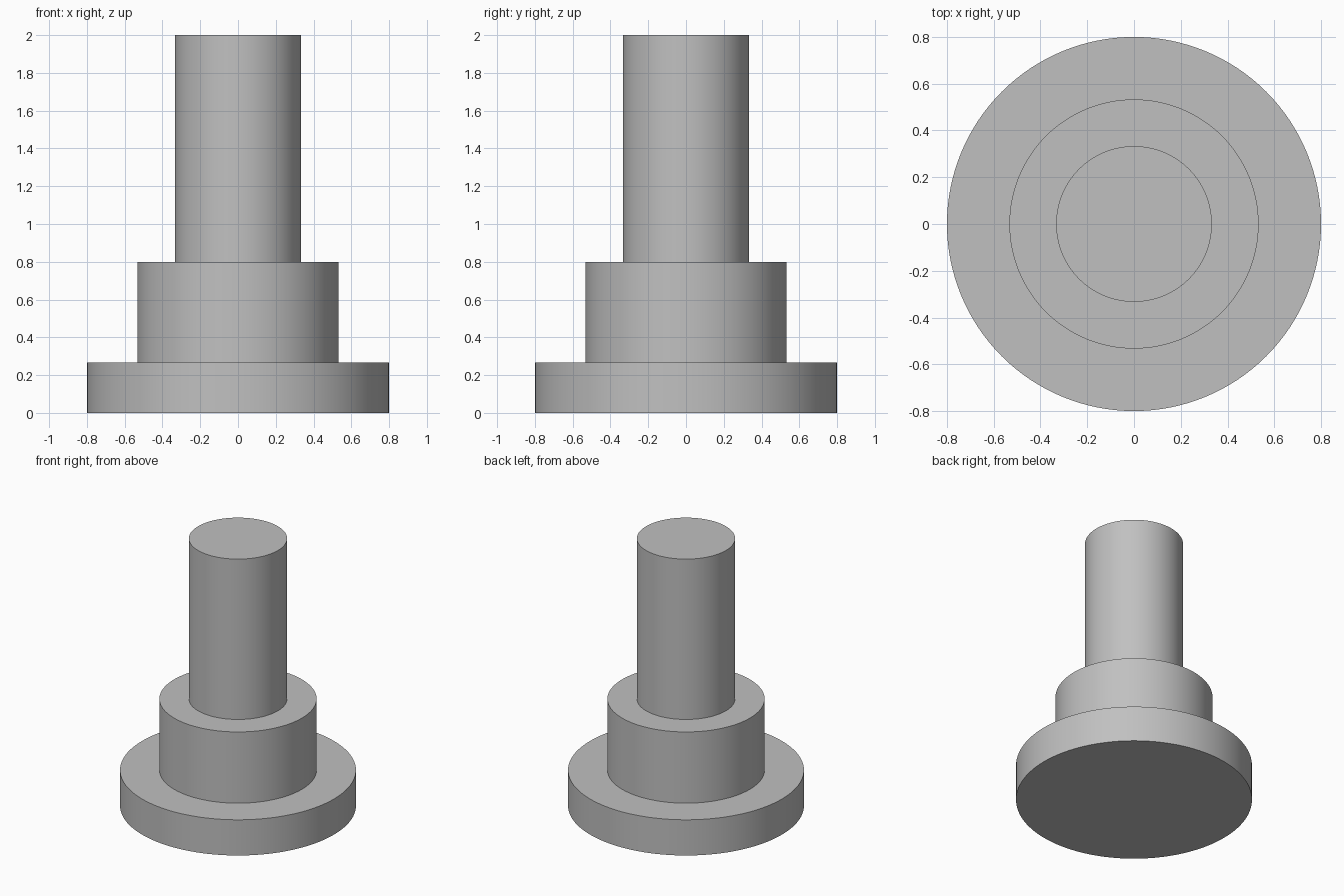
import bpy, bmesh, math

cube = bpy.data.objects.get("Cube")
if cube:
    bpy.data.objects.remove(cube, do_unlink=True)

SEGMENTS = 128

# Plain grey metal
grey = bpy.data.materials.new("grey_metal")
grey.use_nodes = True
colour = (0.53, 0.53, 0.53, 1)
grey.diffuse_color = colour
grey.node_tree.nodes["Principled BSDF"].inputs["Base Color"].default_value = colour

# Half profile of the stepped pin: flange, collar, shaft (radius, height)
profile = [(0, 0), (0.8, 0), (0.8, 0.267), (0.533, 0.267),
           (0.533, 0.8), (0.333, 0.8), (0.333, 2), (0, 2)]

# Turn the profile about the z axis
bm = bmesh.new()
verts = [bm.verts.new((r, 0, z)) for r, z in profile]
edges = [bm.edges.new(pair) for pair in zip(verts, verts[1:])]
bmesh.ops.spin(bm, geom=verts + edges, cent=(0, 0, 0), axis=(0, 0, 1),
               angle=math.tau, steps=SEGMENTS, use_duplicate=False)
bmesh.ops.remove_doubles(bm, verts=bm.verts, dist=0.0001)
bmesh.ops.recalc_face_normals(bm, faces=bm.faces)

mesh = bpy.data.meshes.new("stepped_pin")
bm.to_mesh(mesh)
bm.free()
mesh.materials.append(grey)
pin = bpy.data.objects.new("stepped_pin", mesh)
bpy.context.collection.objects.link(pin)

# Smooth round walls, sharp steps
bpy.ops.object.select_all(action="DESELECT")
pin.select_set(True)
bpy.context.view_layer.objects.active = pin
bpy.ops.object.shade_smooth_by_angle(angle=math.radians(30))
